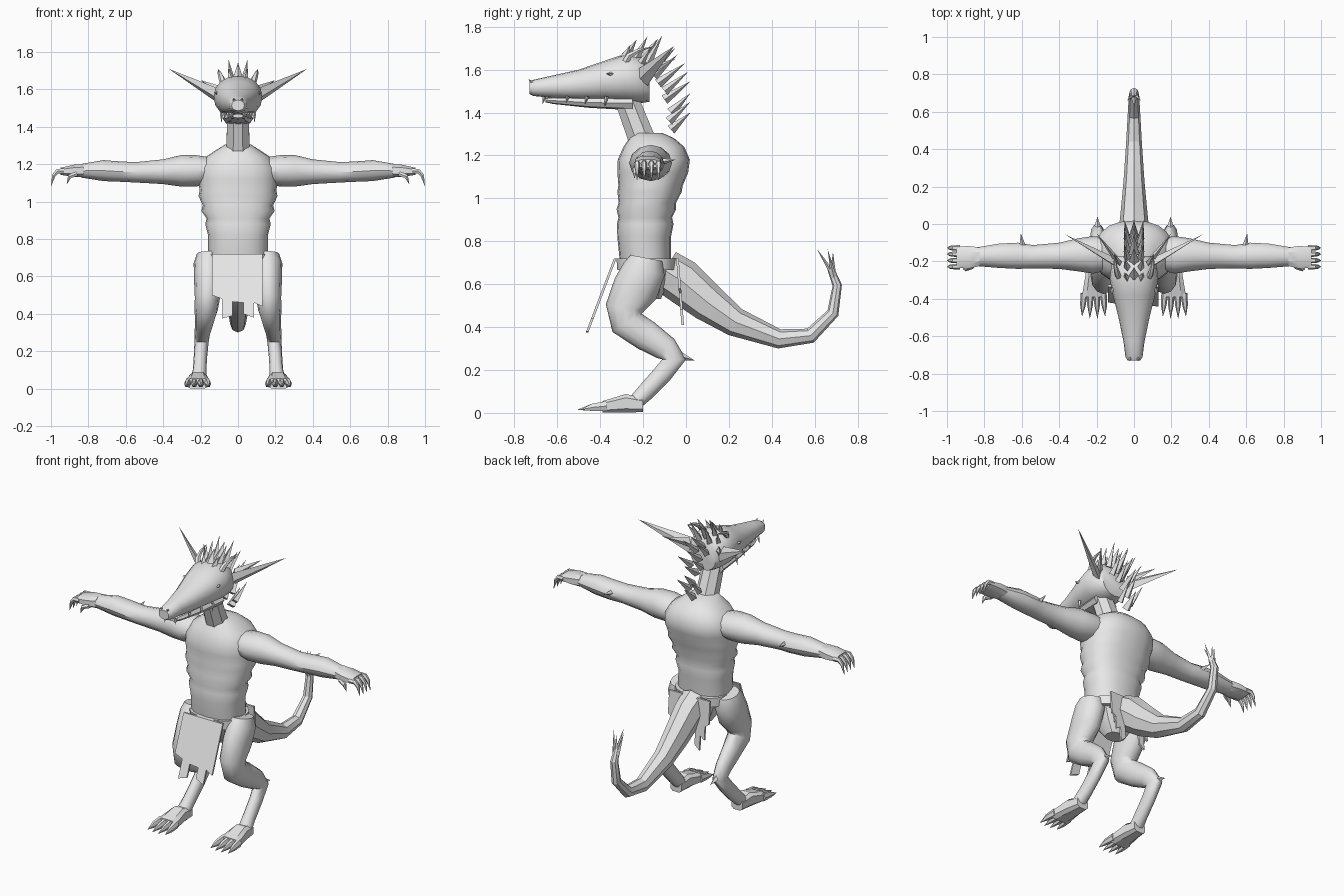
import bpy, bmesh, math
from mathutils import Vector as V

hide = bpy.data.materials.new("grey_hide")
hide.diffuse_color = (0.8, 0.8, 0.8, 1)


def finish(name, bm, mirror=False, angle=35):
    bmesh.ops.recalc_face_normals(bm, faces=bm.faces[:])
    me = bpy.data.meshes.new(name)
    bm.to_mesh(me)
    bm.free()
    me.materials.append(hide)
    ob = bpy.data.objects.new(name, me)
    bpy.context.collection.objects.link(ob)
    bpy.ops.object.select_all(action='DESELECT')
    ob.select_set(True)
    bpy.context.view_layer.objects.active = ob
    if angle:
        bpy.ops.object.shade_smooth_by_angle(angle=math.radians(angle))
    if mirror:
        ob.modifiers.new("mirror", 'MIRROR').use_mirror_merge = False
    return ob


def add_loft(bm, rings, side, sides, axis=None, p=1.0, turn=0.0):
    """Skin rings of (x, y, z, half width, half height) along a path."""
    side, pts, loops = V(side), [V(r[:3]) for r in rings], []
    for i, r in enumerate(rings):
        if axis:
            t = V(axis)
        else:
            a = (pts[i] - pts[i - 1]).normalized() if i else V()
            b = (pts[i + 1] - pts[i]).normalized() if i + 1 < len(pts) else V()
            t = a + b
        n = t.cross(side).normalized()
        loop = []
        for k in range(sides):
            ang = 2 * math.pi * (k + turn) / sides
            c, s = math.cos(ang), math.sin(ang)
            c, s = math.copysign(abs(c) ** p, c), math.copysign(abs(s) ** p, s)
            loop.append(bm.verts.new(pts[i] + side * r[3] * c + n * r[4] * s))
        loops.append(loop)
    for a, b in zip(loops, loops[1:]):
        for k in range(sides):
            j = (k + 1) % sides
            bm.faces.new((a[k], a[j], b[j], b[k]))
    bm.faces.new(loops[0])
    bm.faces.new(loops[-1])


def loft(name, rings, side=(1, 0, 0), sides=12, axis=None, p=1.0, turn=0.0,
         mirror=False, angle=35):
    bm = bmesh.new()
    add_loft(bm, rings, side, sides, axis, p, turn)
    return finish(name, bm, mirror, angle)


def spikes(name, items, mirror=False):
    """Four-sided spikes: (base, tip, width, thickness, width direction)."""
    bm = bmesh.new()
    for base, tip, w, h, side in items:
        base, tip, side = V(base), V(tip), V(side)
        n = (tip - base).cross(side).normalized()
        ring = [bm.verts.new(base + d) for d in
                (side * w, n * h, -side * w, -n * h)]
        top = bm.verts.new(tip)
        for k in range(4):
            bm.faces.new((ring[k], ring[(k + 1) % 4], top))
        bm.faces.new(ring)
    return finish(name, bm, mirror, 0)


def strips(name, items, y_at, mirror=False):
    """Ragged cloth strips: (x0, x1, bottom left z, bottom right z)."""
    bm = bmesh.new()
    for x0, x1, zl, zr in items:
        quad = [(x0, .72), (x1, .72), (x1, zr), (x0, zl)]
        front, back = ([bm.verts.new((x, y_at(z) + d, z)) for x, z in quad]
                       for d in (-.006, .006))
        bm.faces.new(front)
        bm.faces.new(back)
        for k in range(4):
            j = (k + 1) % 4
            bm.faces.new((front[k], front[j], back[j], back[k]))
    return finish(name, bm, mirror, 0)


X, Y, Z = (1, 0, 0), (0, 1, 0), (0, 0, 1)

# Torso with rib ripples, pelvis, belt, neck
torso = [(.66, -.19, .15, .11), (.72, -.19, .16, .12), (.82, -.195, .16, .125),
         (.88, -.19, .175, .132), (.91, -.19, .168, .125), (.95, -.185, .196, .139),
         (.98, -.18, .188, .134), (1.03, -.17, .211, .15), (1.06, -.165, .205, .15),
         (1.12, -.155, .215, .165), (1.18, -.15, .21, .168), (1.24, -.15, .17, .142),
         (1.28, -.16, .11, .105), (1.305, -.18, .07, .07)]
loft("torso", [(0, y, z, a, b) for z, y, a, b in torso], sides=20, axis=Z, p=.85, angle=50)
loft("pelvis", [(0, -.165, .53, .06, .05), (0, -.175, .6, .11, .09),
                (0, -.185, .7, .15, .12)], sides=10, axis=Z, p=.8)
loft("belt", [(0, -.185, .665, .172, .138), (0, -.185, .72, .168, .142)],
     sides=14, axis=Z, p=.8)
loft("neck", [(0, -.2, 1.26, .068, .068), (0, -.28, 1.47, .062, .06)], sides=8,
     turn=.5, angle=20)

# Head and jaw
head = [(-.17, 1.535, .085, .085), (-.205, 1.553, .118, .108), (-.29, 1.56, .13, .112),
        (-.38, 1.548, .113, .093), (-.5, 1.53, .083, .07), (-.63, 1.52, .056, .051),
        (-.71, 1.515, .046, .038), (-.73, 1.515, .034, .028)]
loft("head", [(0, y, z, a, b) for y, z, a, b in head], sides=16, axis=(0, -1, 0),
     p=.92, angle=45)
loft("jaw", [(0, -.25, 1.445, .082, .034), (0, -.45, 1.446, .062, .024),
             (0, -.62, 1.456, .042, .016), (0, -.655, 1.458, .028, .01)],
     sides=8, axis=(0, -1, 0), p=.7)
spikes("teeth", [((x, y, 1.475), (x, y - .01, zt), .01, .01, X) for x, y, zt in
                 ((.035, -.66, 1.435), (.052, -.55, 1.445), (.072, -.46, 1.44),
                  (.088, -.37, 1.42))], True)
spikes("nostrils", [((.02, -.715, 1.54), (.022, -.735, 1.555), .01, .01, X)], True)
spikes("eyes", [((.112, -.35, 1.58), (.128, -.365, 1.583), .022, .01, Y)], True)

# Ears, brow horns and mane
spikes("ears", [((.105, -.2, 1.565), (.37, -.055, 1.71), .045, .022, (0, .45, -.89)),
                ((.10, -.18, 1.59), (.2, -.05, 1.65), .03, .015, Z)], True)
loft("brow_horns", [(.075, -.29, 1.62, .02, .02), (.09, -.265, 1.665, .016, .016),
                    (.1, -.22, 1.69, .01, .01), (.105, -.16, 1.705, .001, .001)],
     sides=6, mirror=True)
mane_mid = [((-.28, 1.66), (-.23, 1.74)), ((-.2, 1.65), (-.13, 1.745)),
            ((-.16, 1.6), (-.05, 1.7)), ((-.13, 1.535), (-.005, 1.63)),
            ((-.1, 1.46), (.02, 1.545)), ((-.07, 1.4), (.02, 1.49)),
            ((-.07, 1.32), (.02, 1.4))]
spikes("mane_center", [((0, a, b), (0, c, d), .028, .024, X)
                       for (a, b), (c, d) in mane_mid])
mane_side = [((-.29, 1.65), (-.26, 1.715)), ((-.235, 1.65), (-.18, 1.755)),
             ((-.18, 1.63), (-.11, 1.76)), ((-.15, 1.57), (-.04, 1.67)),
             ((-.1, 1.5), (.01, 1.59)), ((-.08, 1.36), (.02, 1.45))]
spikes("mane_side", [((.035, a, b), (.05, c, d), .02, .022, X)
                     for (a, b), (c, d) in mane_side], True)
spikes("mane_outer", [((.075, -.21, 1.63), (.105, -.16, 1.71), .018, .018, X)], True)

# Arms, hands and fingers
arm = [(.13, -.16, 1.165, .085, .07), (.22, -.165, 1.165, .1, .083),
       (.3, -.165, 1.165, .088, .085), (.4, -.17, 1.16, .07, .066),
       (.54, -.175, 1.157, .062, .055), (.62, -.17, 1.16, .07, .054),
       (.72, -.17, 1.166, .065, .056), (.84, -.175, 1.165, .05, .036)]
loft("arms", arm, Y, 12, X, mirror=True)
loft("hands", [(.825, -.175, 1.167, .052, .037), (.88, -.178, 1.165, .064, .034),
               (.95, -.178, 1.162, .06, .02)], Y, 8, X, .75, .5, True, 25)
spikes("elbow_spikes", [((.595, -.12, 1.17), (.605, -.05, 1.18), .018, .018, X)], True)
bm = bmesh.new()
for y in (-.128, -.161, -.195, -.228):
    add_loft(bm, [(.93, y, 1.163, .015, .016), (.965, y, 1.163, .014, .015),
                  (.985, y, 1.14, .011, .011), (.999, y, 1.085, .001, .001)], Y, 6)
add_loft(bm, [(.86, -.225, 1.15, .015, .015), (.9, -.24, 1.135, .013, .013),
              (.915, -.24, 1.095, .001, .001)], Y, 6)
finish("fingers", bm, True)

# Legs, feet, claws and heel spurs
leg = [(.155, -.185, .722, .065, .075), (.16, -.195, .67, .077, .1),
       (.16, -.235, .58, .075, .108), (.163, -.285, .49, .068, .09),
       (.17, -.275, .42, .062, .08), (.18, -.185, .36, .05, .072),
       (.19, -.095, .3, .042, .06), (.195, -.055, .25, .038, .056),
       (.2, -.11, .18, .036, .045), (.205, -.18, .105, .036, .042),
       (.212, -.24, .045, .042, .035)]
loft("legs", leg, sides=12, mirror=True, angle=45)
loft("feet", [(.21, -.2, .036, .04, .034), (.213, -.28, .045, .05, .045),
              (.216, -.39, .028, .066, .028)], X, 8, (0, -1, 0), .6, .5, True, 25)
toes = (.165, .199, .233, .267)
bm = bmesh.new()
for i, x in enumerate(toes):
    add_loft(bm, [(x, -.37, .032, .019, .026), (x + (x - .216) * .12, -.435, .026, .015, .02),
                  (x + (x - .216) * .2, -.51 + .012 * abs(i - 1.5), .015, .001, .001)], X, 6)
finish("toes", bm, True)
spikes("heel_spurs", [((.195, -.03, .265), (.195, .04, .245), .022, .022, X)], True)

# Tail with forked tip
tail = [(0, -.1, .665, .085, .1), (0, -.02, .615, .08, .105), (0, .1, .515, .068, .09),
        (0, .23, .423, .056, .068), (0, .435, .345, .042, .045),
        (0, .58, .36, .034, .036), (0, .685, .465, .028, .028),
        (0, .705, .595, .024, .022), (0, .675, .67, .016, .016)]
loft("tail", tail, sides=8, angle=25)
spikes("tail_fork", [((0, .69, .64), (0, .61, .765), .014, .014, X),
                     ((0, .685, .65), (0, .685, .75), .014, .014, X)])
spikes("tail_fork_sides", [((.01, .69, .63), (.035, .66, .765), .014, .014, X)], True)

# Ragged loincloth
strips("front_cloth", [(-.14, -.085, .5, .48), (-.085, -.03, .375, .39),
                       (-.03, .03, .465, .46), (.03, .085, .4, .38),
                       (.085, .13, .46, .44)], lambda z: -.33 - (.72 - z) * .38)
strips("back_cloth", [(.05, .085, .44, .41), (.085, .115, .5, .48),
                      (.115, .14, .56, .58)], lambda z: -.04 + (.72 - z) * .08, True)
